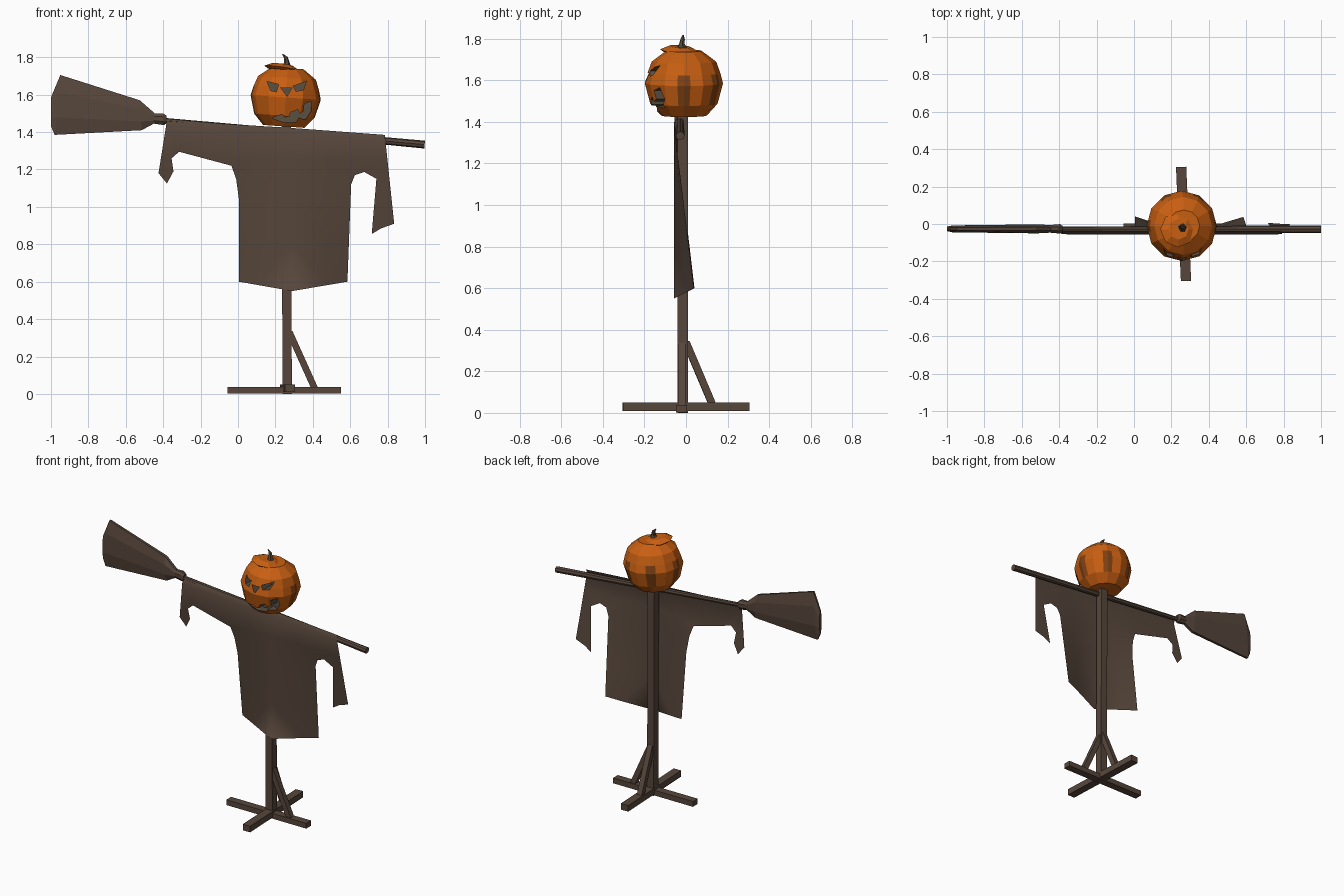
import bpy, bmesh, math
from mathutils import Vector, Matrix

if "Cube" in bpy.data.objects:
    bpy.data.objects.remove(bpy.data.objects["Cube"])


def material(name, rgb):
    m = bpy.data.materials.new(name)
    m.diffuse_color = (*rgb, 1)
    m.use_nodes = True
    m.node_tree.nodes["Principled BSDF"].inputs["Base Color"].default_value = m.diffuse_color
    return m


WOOD = material("weathered_brown", (0.095, 0.062, 0.044))
ORANGE = material("pumpkin_orange", (0.58, 0.115, 0.006))
DARK = material("dark_orange", (0.21, 0.052, 0.006))
CARVED = material("carved_grey_brown", (0.10, 0.078, 0.055))
STEM = material("stem_grey", (0.075, 0.06, 0.04))


def finish(name, bm, mats, recalc=True):
    if recalc:
        bmesh.ops.recalc_face_normals(bm, faces=bm.faces)
    me = bpy.data.meshes.new(name)
    bm.to_mesh(me)
    bm.free()
    for m in mats:
        me.materials.append(m)
    ob = bpy.data.objects.new(name, me)
    bpy.context.collection.objects.link(ob)
    return ob


def add_loft(bm, rings, index=0):
    vs = [[bm.verts.new(p) for p in r] for r in rings]
    n = len(vs[0])
    faces = [bm.faces.new(vs[0]), bm.faces.new(vs[-1])]
    for a, b in zip(vs, vs[1:]):
        for i in range(n):
            j = (i + 1) % n
            faces.append(bm.faces.new((a[i], a[j], b[j], b[i])))
    for f in faces:
        f.material_index = index


def loft(name, rings, mat):
    bm = bmesh.new()
    add_loft(bm, rings)
    return finish(name, bm, [mat])


def beam(name, a, b, w, h):
    """Rectangular timber between two points."""
    a, b = Vector(a), Vector(b)
    d = (b - a).normalized()
    side = d.cross(Vector((0, 0, 1)) if abs(d.z) < 0.99 else Vector((0, 1, 0))).normalized()
    up = side.cross(d)
    corners = [(-1, -1), (1, -1), (1, 1), (-1, 1)]
    return loft(name, [[p + side * s * w / 2 + up * t * h / 2 for s, t in corners]
                       for p in (a, b)], WOOD)


def tube(name, path, n, mat):
    """Round bar through (x, y, z, radius) points."""
    d = (Vector(path[-1][:3]) - Vector(path[0][:3])).normalized()
    q = d.to_track_quat('Z', 'Y')
    rings = [[Vector(p[:3]) + q @ Vector((p[3] * math.cos(math.tau * k / n),
                                          p[3] * math.sin(math.tau * k / n), 0))
              for k in range(n)] for p in path]
    return loft(name, rings, mat)


# Stand: post, crossed feet and two braces
beam("post", (0.263, -0.015, 0), (0.258, -0.015, 1.5), 0.05, 0.05)
beam("foot_sideways", (-0.055, -0.022, 0.02), (0.55, -0.022, 0.02), 0.052, 0.036)
beam("foot_lengthways", (0.278, -0.305, 0.03), (0.252, 0.305, 0.03), 0.055, 0.042)
beam("brace_side", (0.275, -0.02, 0.33), (0.41, -0.02, 0.03), 0.035, 0.035)
beam("brace_back", (0.262, 0.0, 0.34), (0.256, 0.125, 0.045), 0.035, 0.035)

# Broom: handle serving as the arms, and flattened brush
tube("broom_handle", [(-0.42, -0.028, 1.464, 0.014), (0.998, -0.028, 1.333, 0.021)], 8, WOOD)
stations = [(-0.382, 1.487, -0.382, 1.448, 0.018), (-0.40, 1.50, -0.395, 1.437, 0.027),
            (-0.445, 1.50, -0.45, 1.445, 0.022), (-0.525, 1.57, -0.515, 1.41, 0.026),
            (-0.95, 1.705, -0.98, 1.385, 0.02), (-1.0, 1.585, -1.0, 1.43, 0.013)]
rings = []
for xt, zt, xb, zb, t in stations:
    ring = []
    for k in range(8):
        a = math.tau * (k + 0.5) / 8
        f = 0.5 + 0.5 * math.cos(a) / math.cos(math.pi / 8)
        ring.append((xb + (xt - xb) * f, -0.026 + t * math.sin(a), zb + (zt - zb) * f))
    rings.append(ring)
loft("broom_brush", rings, WOOD)

# Coat: ragged outline, cut into a grid and draped backwards at the sides
outline = [(-0.38, 1.462), (0.26, 1.424), (0.785, 1.385), (0.835, 0.91), (0.765, 0.885),
           (0.715, 0.855), (0.74, 1.15), (0.675, 1.187), (0.625, 1.17), (0.605, 1.12),
           (0.60, 0.99), (0.585, 0.60), (0.29, 0.55), (0.005, 0.60), (0.005, 1.04),
           (-0.01, 1.15), (-0.035, 1.22), (-0.315, 1.295), (-0.355, 1.26),
           (-0.345, 1.19), (-0.38, 1.125), (-0.425, 1.18)]
bm = bmesh.new()
bm.faces.new([bm.verts.new((x, 0, z)) for x, z in outline])
cuts = [((x, 0, 0), (1, 0, 0)) for x in (0.1, 0.29, 0.48)]
cuts += [((0, 0, z), (0, 0, 1)) for z in (0.8, 1.05, 1.25)]
cuts.append(((-0.38, 0, 1.435), (0.066, 0, 1)))
for co, no in cuts:
    bmesh.ops.bisect_plane(bm, geom=bm.verts[:] + bm.edges[:] + bm.faces[:],
                           plane_co=co, plane_no=no)
bmesh.ops.triangulate(bm, faces=bm.faces)
for v in bm.verts:
    drop = 1.437 - 0.066 * v.co.x - v.co.z
    v.co.y = -0.058 + 0.12 * max(drop, 0) * min(1, abs(v.co.x - 0.29) / 0.29)
    if drop < 0.015:
        v.co.y = -0.04
bmesh.ops.recalc_face_normals(bm, faces=bm.faces)
if sum(f.normal.y for f in bm.faces) > 0:
    bmesh.ops.reverse_faces(bm, faces=bm.faces)
coat = finish("coat", bm, [WOOD], recalc=False)
coat.data.shade_smooth()

# Pumpkin: twelve-sided body with dark streaks in every second groove
CENTRE = Vector((0.255, -0.01, 1.585))
profile = [(0.11, 1.43), (0.162, 1.487), (0.188, 1.585), (0.175, 1.635),
           (0.155, 1.69), (0.085, 1.742)]
tilt = Matrix.Rotation(math.radians(4), 3, 'Y')
SIDES, SUB = 12, 3
bm = bmesh.new()
rings = []
for r, z in profile:
    ring = []
    for k in range(SIDES):
        a, b = (Vector((r * math.cos(math.tau * i / SIDES), r * math.sin(math.tau * i / SIDES),
                        z - CENTRE.z)) for i in (k, k + 1))
        ring += [CENTRE + tilt @ a.lerp(b, s / SUB) for s in range(SUB)]
    rings.append(ring)
add_loft(bm, rings)
for f in bm.faces:
    c = f.calc_center_median() - CENTRE
    angle = math.degrees(math.atan2(c.y, c.x))
    near = abs((angle + 30) % 60 - 30) < 9
    if len(f.verts) == 4 and near and c.y > -0.1 and -0.12 < c.z < 0.06:
        f.material_index = 1
pumpkin = finish("pumpkin_head", bm, [ORANGE, DARK, CARVED])

# Carved face: eyes, nose and toothed mouth sunk into the pumpkin
features = [
    [(0.155, 1.67), (0.218, 1.655), (0.205, 1.615), (0.175, 1.622)],
    [(0.295, 1.645), (0.365, 1.672), (0.35, 1.625), (0.31, 1.618)],
    [(0.228, 1.637), (0.288, 1.635), (0.262, 1.592)],
    [(0.18, 1.475), (0.235, 1.495), (0.25, 1.478), (0.275, 1.483), (0.28, 1.505),
     (0.32, 1.52), (0.33, 1.498), (0.35, 1.51), (0.355, 1.55), (0.39, 1.565),
     (0.39, 1.51), (0.36, 1.465), (0.325, 1.478), (0.31, 1.453), (0.25, 1.45)]]
bm = bmesh.new()
for poly in features:
    add_loft(bm, [[(x, y, z) for x, z in poly] for y in (-0.3, -0.08)], 2)
cutter = finish("face_cutter", bm, [ORANGE, DARK, CARVED])
cutter.hide_render = True
mod = pumpkin.modifiers.new("carve", 'BOOLEAN')
mod.object = cutter
mod.operation = 'DIFFERENCE'
mod.solver = 'EXACT'
graph = bpy.context.evaluated_depsgraph_get()
carved = bpy.data.meshes.new_from_object(pumpkin.evaluated_get(graph))
pumpkin.modifiers.clear()
pumpkin.data = carved
bpy.data.objects.remove(cutter)

# Lid, tipped forward-left, and its crooked stem
lid_tilt = Matrix.Rotation(math.radians(8), 3, 'Y') @ Matrix.Rotation(math.radians(-4), 3, 'X')
loft("pumpkin_lid",
     [[Vector((0.235, -0.03, 1.742)) + lid_tilt @ Vector((r * math.cos(math.tau * k / 8),
                                                         r * math.sin(math.tau * k / 8), z))
       for k in range(8)] for r, z in ((0.075, -0.012), (0.095, 0.0), (0.055, 0.02))], ORANGE)
tube("stem", [(0.255, -0.02, 1.75, 0.027), (0.26, -0.02, 1.775, 0.014),
              (0.256, -0.016, 1.798, 0.011), (0.238, -0.014, 1.818, 0.003)], 6, STEM)
